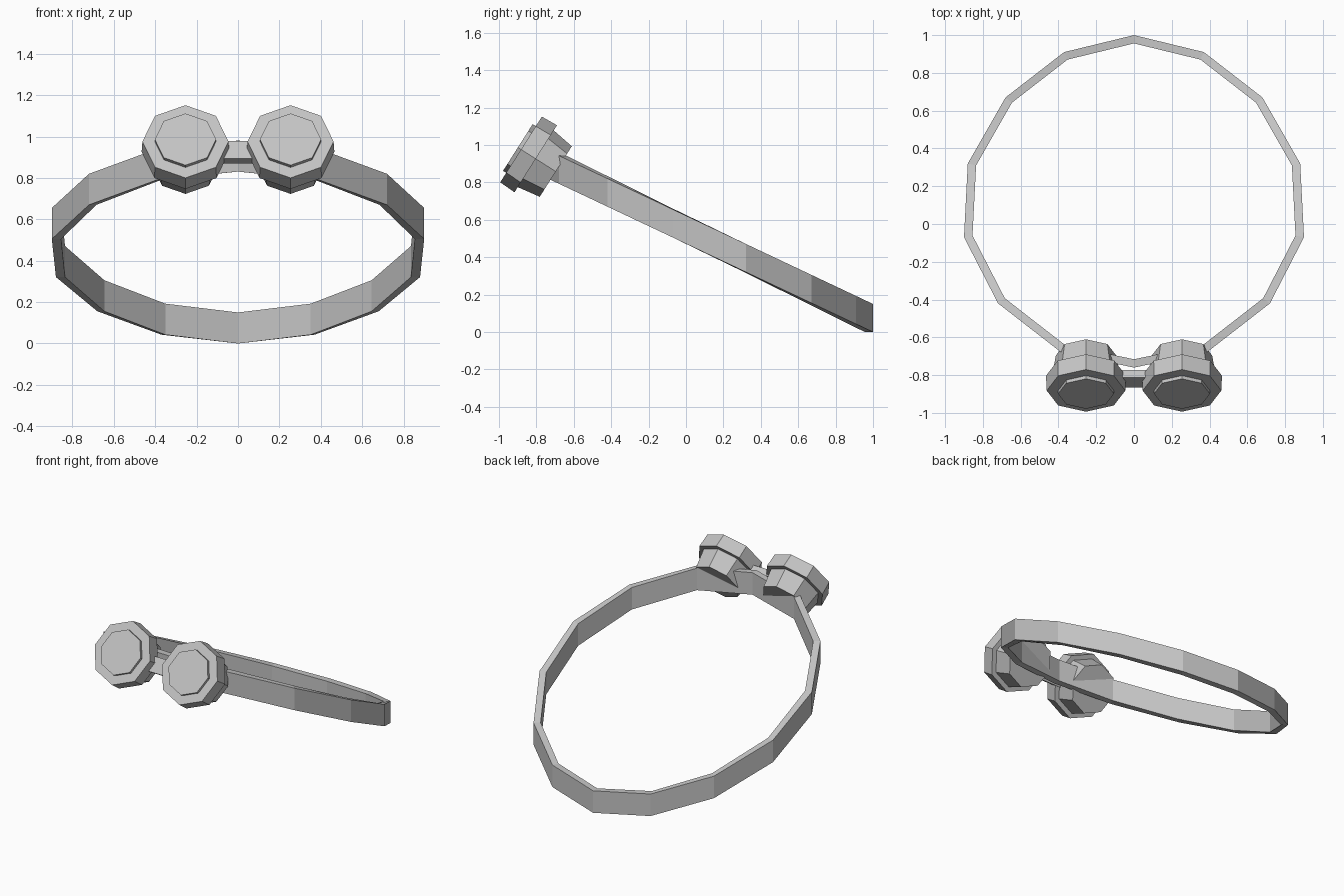
import bpy
import bmesh
import math
from mathutils import Vector

cube = bpy.data.objects.get("Cube")
if cube:
    bpy.data.objects.remove(cube, do_unlink=True)

grey = bpy.data.materials.new("plain grey")
grey.use_nodes = True
colour = (0.55, 0.55, 0.55, 1)
grey.diffuse_color = colour
grey.node_tree.nodes["Principled BSDF"].inputs["Base Color"].default_value = colour

TILT = math.radians(57.6)
FRONT = Vector((0, -math.sin(TILT), math.cos(TILT)))


def finish(obj, name):
    obj.name = name
    obj.data.name = name
    obj.data.materials.append(grey)
    return obj


# Sloping head strap: half outline mirrored, then lofted as a closed loop
half = [(0.37, 0.91), (0.68, 0.67), (0.88, 0.32),
        (0.90, -0.07), (0.72, -0.42), (0.385, -0.68)]
outline = [(0, 1)] + half + [(0, -0.76)] + [(-x, y) for x, y in reversed(half)]
MID_Y, INNER, HEIGHT, SLOPE = 0.12, 0.95, 0.15, 0.472

bm = bmesh.new()
rings = []
for x, y in outline:
    z = (1 - y) * SLOPE
    ix, iy = x * INNER, MID_Y + (y - MID_Y) * INNER
    section = [(x, y, z), (x, y, z + HEIGHT), (ix, iy, z + HEIGHT), (ix, iy, z)]
    rings.append([bm.verts.new(p) for p in section])
for i, ring in enumerate(rings):
    after = rings[(i + 1) % len(rings)]
    for j in range(4):
        k = (j + 1) % 4
        bm.faces.new((ring[j], ring[k], after[k], after[j]))
bmesh.ops.recalc_face_normals(bm, faces=bm.faces)
mesh = bpy.data.meshes.new("strap")
bm.to_mesh(mesh)
bm.free()
strap = bpy.data.objects.new("strap", mesh)
bpy.context.collection.objects.link(strap)
finish(strap, "strap")


# Eyepieces: eight-sided sections stacked along the tilted axis
def section(name, x, start, end, r_back, r_front):
    """Octagonal section between two distances along the forward axis."""
    centre = Vector((x, -0.882, 0.976)) + FRONT * (start + end) / 2
    bpy.ops.mesh.primitive_cone_add(
        vertices=8, radius1=r_back, radius2=r_front, depth=end - start,
        location=centre, rotation=(TILT, 0, 0))
    finish(bpy.context.object, name)


for side, x in (("left", 0.254), ("right", -0.254)):
    section(side + "_eyecup", x, -0.22, -0.09, 0.16, 0.18)
    section(side + "_rim", x, -0.093, 0, 0.212, 0.208)
    section(side + "_lens", x, -0.01, 0.02, 0.148, 0.148)

# Nose bridge joining the two rims
bpy.ops.mesh.primitive_cube_add(size=1, location=(0, -0.82, 0.925), rotation=(TILT, 0, 0))
bridge = finish(bpy.context.object, "nose_bridge")
bridge.scale = (0.24, 0.1, 0.045)
